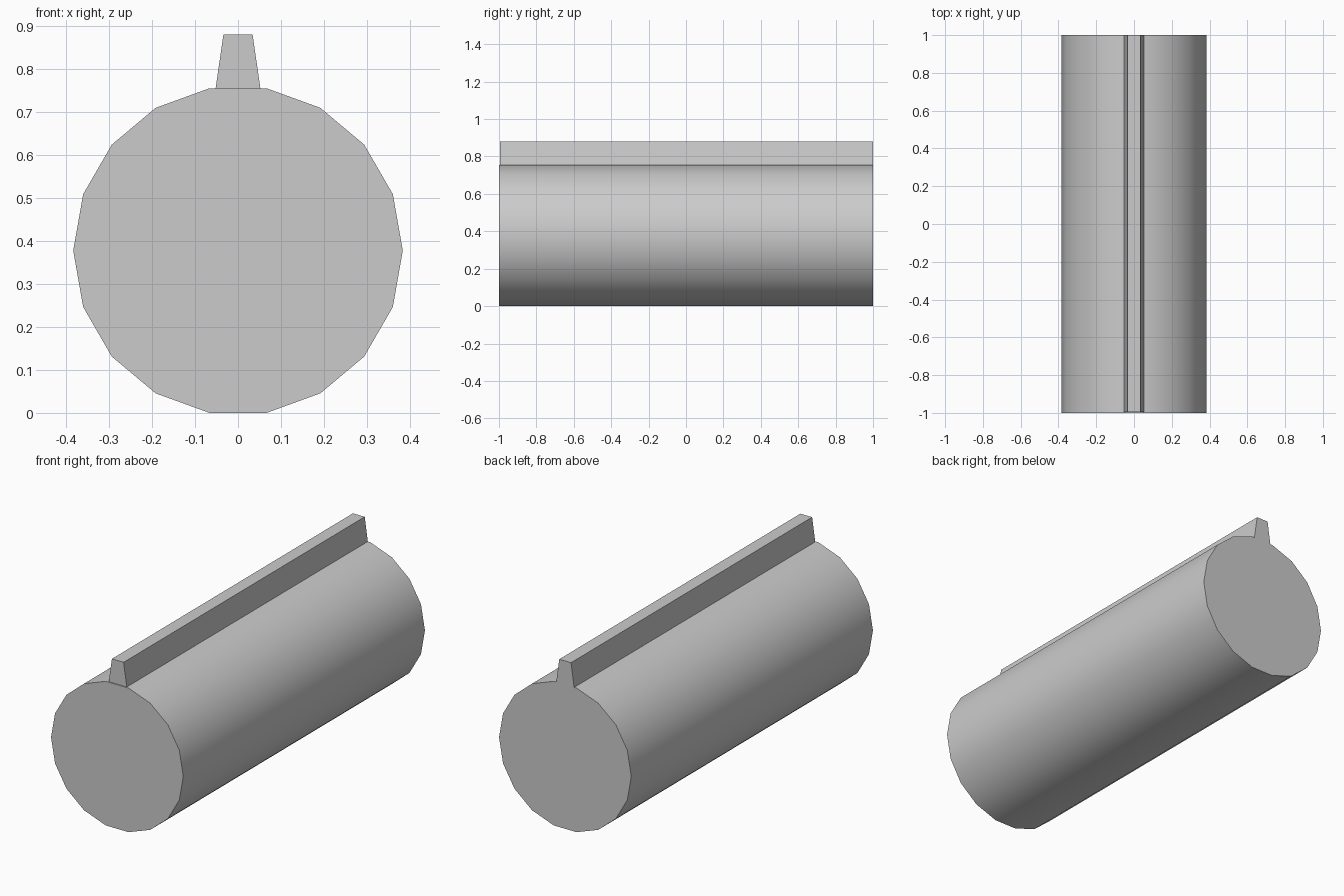
import bpy, bmesh, math

if "Cube" in bpy.data.objects:
    bpy.data.objects.remove(bpy.data.objects["Cube"])

SIDES, RADIUS = 18, 0.383
APOTHEM = RADIUS * math.cos(math.pi / SIDES)
CENTRE_Z = APOTHEM
TOP_Z = 2 * APOTHEM


def extrude_profile(name, profile, y0, y1, skip_side=None):
    """Sweep an (x, z) outline along y, optionally leaving one side open."""
    bm = bmesh.new()
    front = [bm.verts.new((x, y0, z)) for x, z in profile]
    back = [bm.verts.new((x, y1, z)) for x, z in profile]
    n = len(profile)
    bm.faces.new(front)
    bm.faces.new(back[::-1])
    for i in range(n):
        if i != skip_side:
            j = (i + 1) % n
            bm.faces.new((front[j], front[i], back[i], back[j]))
    mesh = bpy.data.meshes.new(name)
    bm.to_mesh(mesh)
    bm.free()
    obj = bpy.data.objects.new(name, mesh)
    bpy.context.collection.objects.link(obj)
    bpy.ops.object.select_all(action='DESELECT')
    obj.select_set(True)
    bpy.context.view_layer.objects.active = obj
    bpy.ops.object.shade_smooth_by_angle(angle=math.radians(30))
    return obj


# Long low-poly cylinder lying along y, resting on a flat facet
step = 2 * math.pi / SIDES
circle = [(RADIUS * math.cos(i * step), CENTRE_Z + RADIUS * math.sin(i * step))
          for i in range(SIDES)]
extrude_profile("cylinder_body", circle, -1.0, 1.0)

# Tapered ridge seated on the top facet, open underneath
ridge = [(-0.052, TOP_Z), (0.052, TOP_Z), (0.034, 0.879), (-0.034, 0.879)]
extrude_profile("top_ridge", ridge, -0.995, 1.0, skip_side=0)
